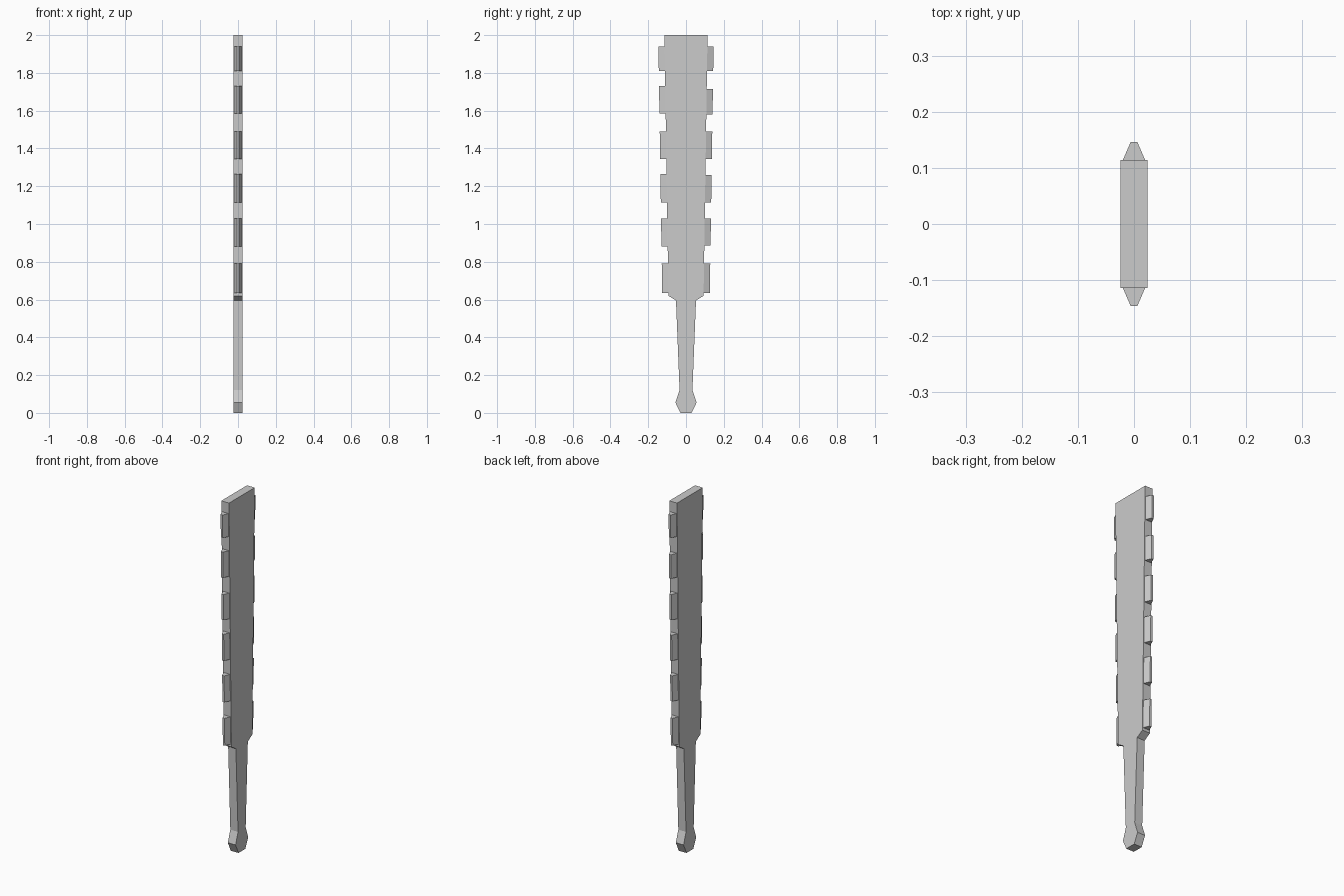
import bpy
import bmesh

if "Cube" in bpy.data.objects:
    bpy.data.objects.remove(bpy.data.objects["Cube"])


def make_object(name, rings):
    """Bridge two matching closed outlines into a capped solid."""
    bm = bmesh.new()
    a, b = [[bm.verts.new(p) for p in ring] for ring in rings]
    n = len(a)
    bm.faces.new(a)
    bm.faces.new(b)
    for i in range(n):
        j = (i + 1) % n
        bm.faces.new((a[i], a[j], b[j], b[i]))
    bmesh.ops.recalc_face_normals(bm, faces=bm.faces)
    mesh = bpy.data.meshes.new(name)
    bm.to_mesh(mesh)
    bm.free()
    obj = bpy.data.objects.new(name, mesh)
    bpy.context.collection.objects.link(obj)
    return obj


HALF = 0.024  # half thickness of the flat club


def edge_y(z):
    """Half width of the tapering blade at height z."""
    return 0.093 + (z - 0.62) / 1.38 * 0.021


# Flat wooden body: pommel, grip, shoulders and blade in one outline
half_profile = [(0.030, 0.0), (0.056, 0.055), (0.034, 0.12),
                (0.053, 0.595), (0.093, 0.62), (0.114, 2.0)]
outline = half_profile + [(-y, z) for y, z in reversed(half_profile)]
make_object("club_body", [[(x, y, z) for y, z in outline] for x in (-HALF, HALF)])


def tooth(name, side, z0, z1):
    """Wedge-shaped blade set into one edge, blunt at its tip."""
    rings = []
    for z in (z0, z1):
        base = edge_y(z) - 0.004
        tip = 0.126 + (z - 0.63) / 1.31 * 0.020
        rings.append([(-0.022, side * base, z), (0.022, side * base, z),
                      (0.006, side * tip, z), (-0.006, side * tip, z)])
    make_object(name, rings)


# Six stone teeth along each edge
front_spans = [(0.635, 0.79), (0.88, 1.03), (1.115, 1.265),
               (1.345, 1.49), (1.585, 1.73), (1.81, 1.94)]
back_spans = [(0.635, 0.79), (0.885, 1.03), (1.115, 1.26),
              (1.345, 1.49), (1.58, 1.715), (1.81, 1.94)]
for label, side, spans in (("front", -1, front_spans), ("back", 1, back_spans)):
    for i, (z0, z1) in enumerate(spans, 1):
        tooth(f"{label}_tooth_{i}", side, z0, z1)
